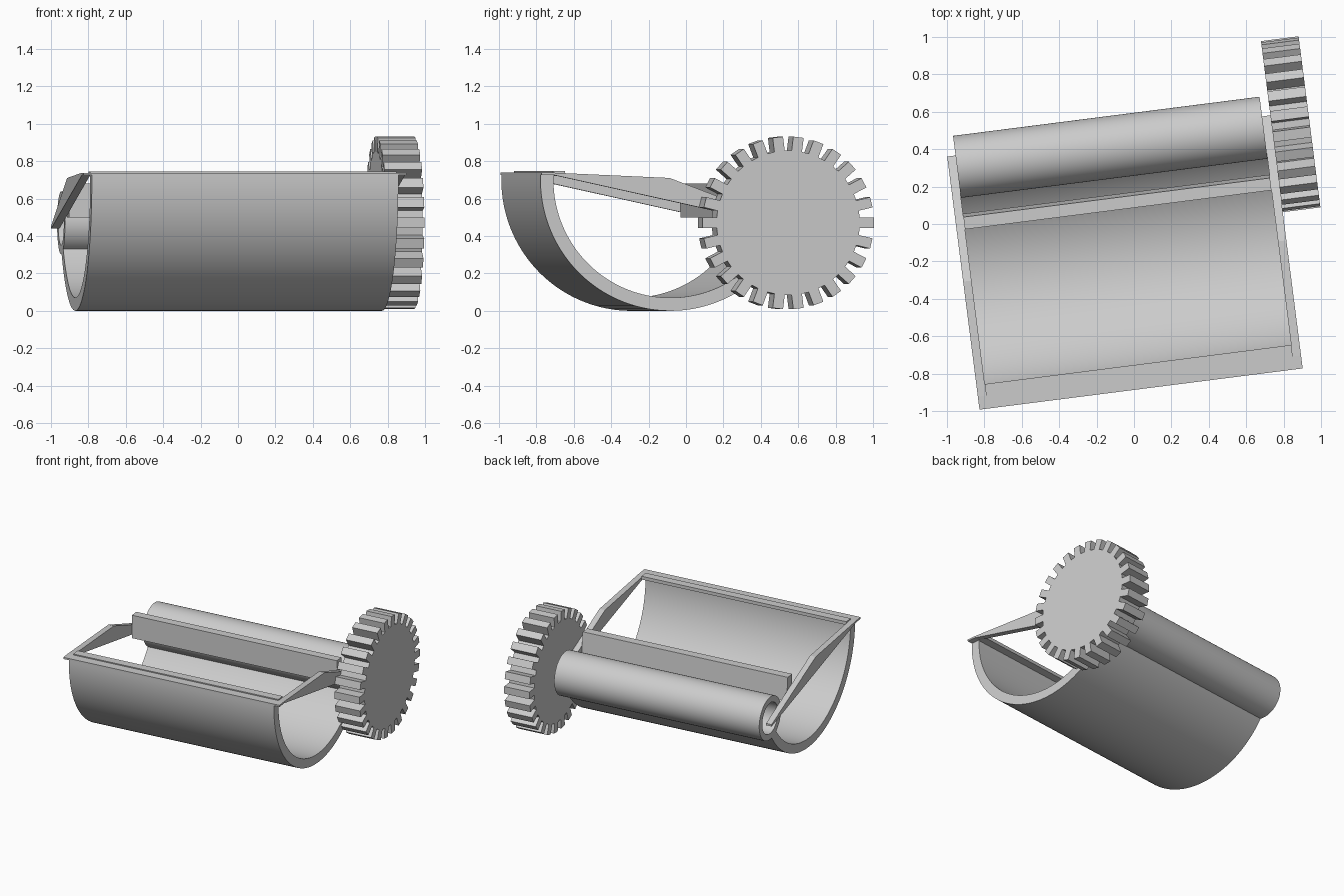
import bpy
import bmesh
import math

if "Cube" in bpy.data.objects:
    bpy.data.objects.remove(bpy.data.objects["Cube"], do_unlink=True)

TURN = math.radians(7.27)      # whole assembly is turned about z
LEFT, RIGHT = -0.90, 0.752     # ends of the drum, tube and blade
ARM = 0.045                    # thickness of the side arms
DRUM = (-0.18, 0.70)           # drum axis (y, z)
ROLLER = (0.423, 0.47)         # tube and gear axis (y, z)

grey = bpy.data.materials.new("plain grey")
grey.use_nodes = True
grey.diffuse_color = (0.6, 0.6, 0.6, 1)
grey.node_tree.nodes["Principled BSDF"].inputs["Base Color"].default_value = (0.6, 0.6, 0.6, 1)


def finish(name, bm, smooth=False):
    bmesh.ops.recalc_face_normals(bm, faces=bm.faces[:])
    mesh = bpy.data.meshes.new(name)
    bm.to_mesh(mesh)
    bm.free()
    mesh.materials.append(grey)
    obj = bpy.data.objects.new(name, mesh)
    bpy.context.collection.objects.link(obj)
    obj.rotation_euler.z = TURN
    if smooth:
        bpy.ops.object.select_all(action="DESELECT")
        obj.select_set(True)
        bpy.context.view_layer.objects.active = obj
        bpy.ops.object.shade_smooth_by_angle(angle=math.radians(30))
    return obj


def extrude(name, profile, x0, x1):
    """Closed (y, z) profile extruded along x."""
    bm = bmesh.new()
    face = bm.faces.new([bm.verts.new((x0, y, z)) for y, z in profile])
    result = bmesh.ops.extrude_face_region(bm, geom=[face], use_keep_orig=True)
    moved = [v for v in result["geom"] if isinstance(v, bmesh.types.BMVert)]
    bmesh.ops.translate(bm, verts=moved, vec=(x1 - x0, 0, 0))
    return finish(name, bm)


def shell(name, centre, outer, inner, start, end, steps, x0, x1):
    """Thick arc, or a full pipe when it spans 360 degrees."""
    bm = bmesh.new()
    closed = end - start >= 360
    rings = []
    for i in range(steps if closed else steps + 1):
        a = math.radians(start + (end - start) * i / steps)
        rings.append([bm.verts.new((x, centre[0] + r * math.cos(a), centre[1] + r * math.sin(a)))
                      for x, r in ((x0, outer), (x1, outer), (x1, inner), (x0, inner))])
    for i in range(steps):
        a, b = rings[i], rings[(i + 1) % len(rings)]
        for k in range(4):
            n = (k + 1) % 4
            bm.faces.new((a[k], a[n], b[n], b[k]))
    if not closed:
        bm.faces.new(rings[0])
        bm.faces.new(rings[-1])
    return finish(name, bm, smooth=True)


def box(y0, y1, z0, z1):
    return [(y0, z0), (y1, z0), (y1, z1), (y0, z1)]


# Open trough and the hollow tube that it runs into
shell("trough", DRUM, 0.70, 0.63, 177.5, 326.5, 72, LEFT, RIGHT)
shell("roller_tube", ROLLER, 0.167, 0.12, 0, 360, 64, LEFT, RIGHT)

# Bent side arms, one at each end
arm_profile = [(-0.88, 0.725), (-0.81, 0.725), (0.484, 0.44),
               (0.484, 0.455), (-0.19, 0.71), (-0.81, 0.738), (-0.88, 0.738)]
extrude("left_end_arm", arm_profile, LEFT - ARM, LEFT)
extrude("right_end_arm", arm_profile, RIGHT, RIGHT + ARM)

# Front rim plate with its raised strip
extrude("front_rim", box(-0.88, -0.81, 0.725, 0.738), LEFT, RIGHT)
extrude("front_strip", box(-0.812, -0.748, 0.72, 0.746), LEFT, RIGHT)

# Cross blade with a sloping back
extrude("cross_blade", [(0.086, 0.5), (0.17, 0.5), (0.152, 0.68), (0.086, 0.68)], LEFT, RIGHT)

# Spur gear with straight-sided teeth
TEETH, ROOT, TIP, HALF = 26, 0.385, 0.461, 0.028
gear_profile = []
for i in range(TEETH):
    a = math.tau * i / TEETH
    c, s = math.cos(a), math.sin(a)
    for r, w in ((ROOT, -HALF), (TIP, -HALF), (TIP, HALF), (ROOT, HALF)):
        gear_profile.append((ROLLER[0] + r * c - w * s, ROLLER[1] + r * s + w * c))
extrude("gear", gear_profile, RIGHT + ARM, 1.0)
